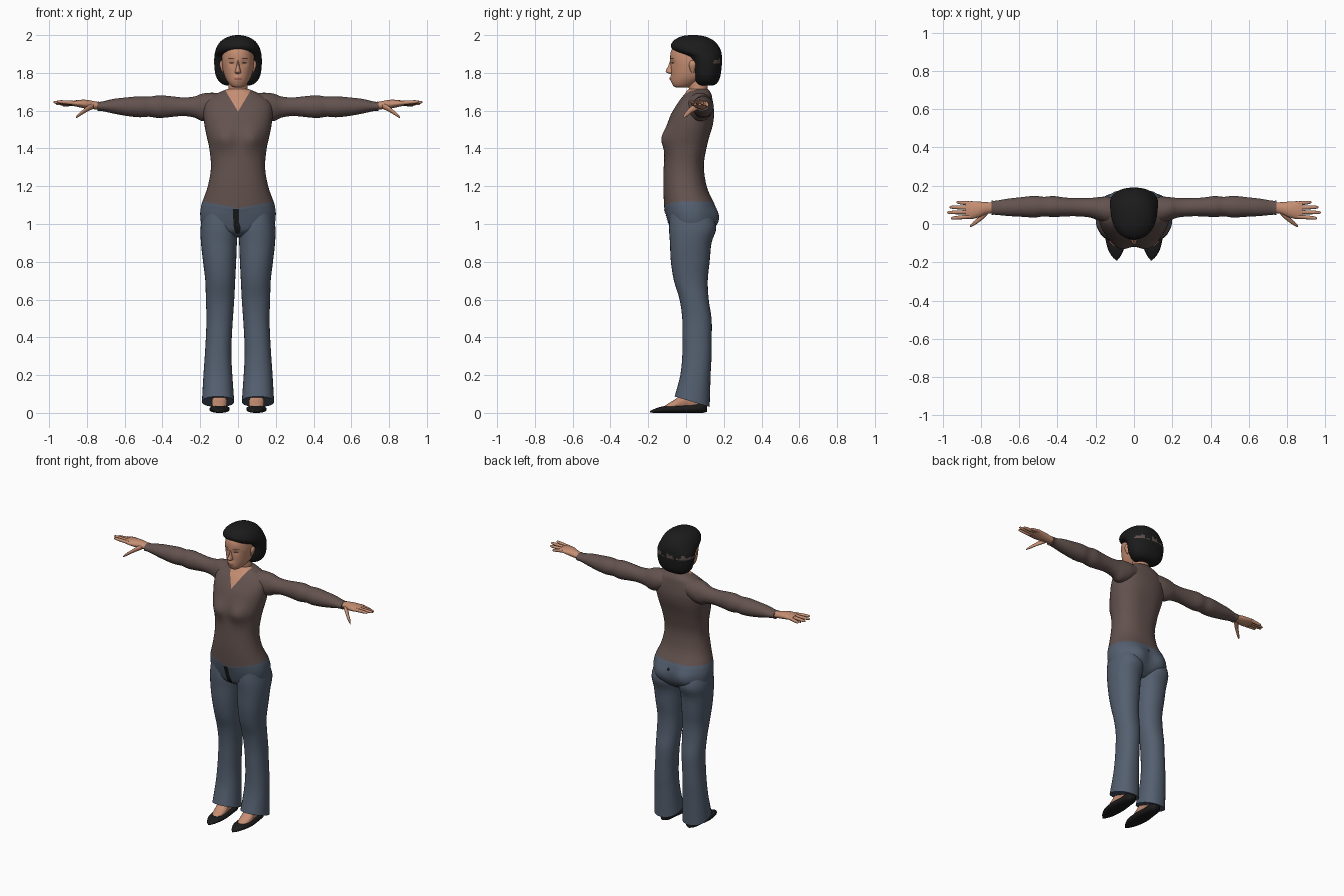
import bpy, bmesh, math
from mathutils import Vector
from mathutils.bvhtree import BVHTree

if "Cube" in bpy.data.objects:
    bpy.data.objects.remove(bpy.data.objects["Cube"])


def material(name, rgb):
    m = bpy.data.materials.new(name)
    m.use_nodes = True
    m.diffuse_color = (*rgb, 1)
    m.node_tree.nodes["Principled BSDF"].inputs["Base Color"].default_value = (*rgb, 1)
    return m


SKIN = material("skin", (.56, .27, .17))
SHIRT = material("brown knit", (.125, .085, .077))
JEANS = material("blue denim", (.088, .115, .16))
BLACK = material("black", (.011, .011, .011))
BAND = material("hair band", (.11, .08, .07))
LIPS = material("lips", (.36, .13, .09))
EYE = material("eye", (.09, .05, .035))
made = []


def finish(name, bm, mats):
    bmesh.ops.recalc_face_normals(bm, faces=bm.faces)
    mesh = bpy.data.meshes.new(name)
    bm.to_mesh(mesh)
    bm.free()
    for m in mats:
        mesh.materials.append(m)
    ob = bpy.data.objects.new(name, mesh)
    bpy.context.collection.objects.link(ob)
    made.append(ob)
    return ob


def smooth_rings(rings, steps):
    """Catmull-Rom interpolation of the ring parameters."""
    pts = [Vector(r) for r in rings]
    pts = [2 * pts[0] - pts[1]] + pts + [2 * pts[-1] - pts[-2]]
    out = []
    for a, b, c, d in zip(pts, pts[1:], pts[2:], pts[3:]):
        for k in range(steps):
            t = k / steps
            out.append(b + (c - a) * t / 2 + (2 * a - 5 * b + 4 * c - d) * t * t / 2
                       + (3 * b - a - 3 * c + d) * t ** 3 / 2)
    return out + [pts[-2]]


def loft(name, axis, rings, mats, side=1, sides=32, steps=4, power=2.0,
         rule=None, warp=None, cuts=()):
    """Skin rounded rings (position, a min, a max, b min, b max) along an axis."""
    bm = bmesh.new()
    loops = []
    for t, a0, a1, b0, b1 in smooth_rings(rings, steps):
        loop = []
        for i in range(sides):
            ang = math.tau * i / sides
            c, s = math.cos(ang), math.sin(ang)
            a = (a0 + a1) / 2 + (a1 - a0) / 2 * math.copysign(abs(c) ** (2 / power), c)
            b = (b0 + b1) / 2 + (b1 - b0) / 2 * math.copysign(abs(s) ** (2 / power), s)
            x, y, z = {"x": (t, a, b), "y": (a, t, b), "z": (b, a, t)}[axis]
            loop.append(bm.verts.new((side * x, y, z)))
        loops.append(loop)
    for p, q in zip(loops, loops[1:]):
        for i in range(sides):
            j = (i + 1) % sides
            bm.faces.new((p[i], p[j], q[j], q[i]))
    bm.faces.new(loops[0])
    bm.faces.new(loops[-1])
    for co, no in cuts:
        bmesh.ops.bisect_plane(bm, geom=bm.verts[:] + bm.edges[:] + bm.faces[:],
                               plane_co=co, plane_no=no)
    if rule:
        for f in bm.faces:
            f.material_index = rule(f.calc_center_median())
    if warp:
        for v in bm.verts:
            v.co = warp(v.co.copy())
    return finish(name, bm, mats)


def sym(rings):
    return [(t, a, b, -h, h) for t, a, b, h in rings]


def plate(name, target, rows, mat, facing=-1, columns=6):
    """Thin patch laid on a surface; rows are (z, x min, x max)."""
    mesh = target.data
    tree = BVHTree.FromPolygons([v.co for v in mesh.vertices],
                                [p.vertices[:] for p in mesh.polygons])
    bm = bmesh.new()
    grid = []
    for z, x0, x1 in rows:
        line = []
        for k in range(columns + 1):
            x = x0 + (x1 - x0) * k / columns
            hit = tree.ray_cast(Vector((x, facing, z)), Vector((0, -facing, 0)))[0]
            y = hit.y if hit else 0
            line.append(bm.verts.new((x, y + facing * .003, z)))
        grid.append(line)
    for p, q in zip(grid, grid[1:]):
        for k in range(columns):
            bm.faces.new((p[k], p[k + 1], q[k + 1], q[k]))
    return finish(name, bm, [mat])


def oval(cx, cz, w, h, tilt=0):
    rows = []
    for k in range(9):
        u = -.98 + 1.96 * k / 8
        r = w * math.sqrt(1 - u * u)
        rows.append((cz + h * u, cx - r + tilt * u, cx + r + tilt * u))
    return rows


def bump(co, x, z, r):
    return math.exp(-((abs(co.x) - x) ** 2 + (co.z - z) ** 2) / r ** 2)


# Torso: hips in denim, shirt above, skin inside the V neck
def torso_warp(co):
    if co.y < 0:
        co.y -= .028 * bump(co, .075, 1.45, .06)
        dip = math.exp(-((co.z - 1.12) / .05) ** 2) * max(0, 1 - abs(co.x) / .19)
        co.z -= .036 * dip
    elif co.y > .05:
        co.y += .028 * bump(co, .09, 1.03, .07)
        co.y -= .012 * bump(co, 0, 1.4, .12)
    return co


def torso_rule(c):
    if c.z < 1.12:
        return 0
    return 2 if c.y < .05 and abs(c.x) < .6 * (c.z - 1.595) else 1


torso = loft("torso", "z", sym([
    (.93, -.03, .09, .09), (.96, -.075, .13, .165), (1, -.092, .15, .193),
    (1.05, -.105, .155, .2), (1.09, -.111, .15, .196), (1.12, -.115, .142, .188),
    (1.2, -.12, .11, .16), (1.3, -.118, .1, .143), (1.4, -.112, .12, .152),
    (1.46, -.11, .132, .165), (1.52, -.1, .145, .177), (1.58, -.08, .15, .183),
    (1.63, -.05, .145, .18), (1.66, -.03, .14, .16), (1.685, -.01, .135, .125),
    (1.705, .005, .125, .08), (1.715, .015, .115, .055)]),
    [JEANS, SHIRT, SKIN], sides=64, power=2.25, rule=torso_rule, warp=torso_warp,
    cuts=[((0, 0, 1.595), (1, 0, -.6)), ((0, 0, 1.595), (1, 0, .6))])
plate("fly_opening", torso, [(1.08, -.028, .004), (1.04, -.026, .004), (1.01, -.024, .005),
      (.99, -.024, .012), (.965, -.018, .012), (.95, -.01, .008)], BLACK)
plate("back_spot", torso, oval(.02, 1.075, .01, .01), BLACK, facing=1)


# Hem of each trouser leg slopes down to the back
def hem_warp(co):
    w = min(1, max(0, 1 - (co.z - .06) / .15))
    co.z -= .3 * w * (co.y - .03)
    return co


for s, label in ((1, "left"), (-1, "right")):
    loft(label + "_trouser_leg", "z", [
        (1.06, -.085, .135, .02, .185), (.98, -.09, .16, .002, .198),
        (.9, -.085, .135, .006, .196), (.8, -.08, .125, .01, .185),
        (.7, -.064, .115, .015, .173), (.6, -.034, .12, .02, .17),
        (.5, -.02, .135, .027, .167), (.4, -.018, .136, .033, .17),
        (.3, -.02, .135, .035, .176), (.2, -.03, .13, .03, .183),
        (.06, -.06, .125, .02, .191)], [JEANS], s, power=2.2, warp=hem_warp)

    # Foot and pointed flat shoe
    loft(label + "_foot", "y", [
        (-.115, .075, .115, .015, .036), (-.09, .064, .13, .015, .052),
        (-.05, .058, .138, .015, .078), (0, .06, .136, .015, .13),
        (.07, .065, .13, .015, .15), (.095, .08, .115, .02, .14)], [SKIN], s, sides=20)
    loft(label + "_shoe", "y", [
        (-.19, .088, .094, .002, .01), (-.165, .068, .118, 0, .022),
        (-.12, .05, .14, 0, .035), (-.05, .044, .151, 0, .04),
        (.03, .052, .142, 0, .044), (.085, .058, .135, 0, .057),
        (.11, .08, .115, .005, .05)], [BLACK], s, sides=24, power=2.4)

    # Sleeve with gentle folds
    loft(label + "_sleeve", "x", [
        (.08, .01, .135, 1.58, 1.692), (.14, .005, .143, 1.55, 1.695),
        (.19, .02, .14, 1.545, 1.69), (.23, .034, .136, 1.563, 1.675),
        (.29, .04, .135, 1.572, 1.67), (.36, .04, .138, 1.566, 1.677),
        (.42, .036, .146, 1.561, 1.681), (.47, .04, .142, 1.568, 1.674),
        (.52, .034, .147, 1.565, 1.676), (.59, .038, .14, 1.572, 1.67),
        (.66, .042, .132, 1.585, 1.662), (.72, .048, .122, 1.598, 1.648),
        (.745, .048, .122, 1.598, 1.648)], [SHIRT], s)

    # Hand, fingers and thumb
    loft(label + "_palm", "x", [
        (.72, .06, .112, 1.605, 1.642), (.77, .052, .114, 1.608, 1.652),
        (.81, .035, .117, 1.612, 1.658), (.85, .026, .119, 1.62, 1.656),
        (.88, .028, .117, 1.627, 1.651)], [SKIN], s, sides=24)
    for finger, y0, x1, y1, z1 in (
            ("little", .107, .928, .114, 1.628), ("ring", .085, .965, .088, 1.637),
            ("middle", .062, .977, .06, 1.645), ("index", .039, .957, .03, 1.648)):
        rings = []
        for u, r in ((0, .0115), (.35, .0105), (.7, .0095), (.93, .007), (1, .002)):
            x, y, z = .855 + (x1 - .855) * u, y0 + (y1 - y0) * u, 1.64 + (z1 - 1.64) * u
            rings.append((x, y - r, y + r, z - r, z + r))
        loft(f"{label}_{finger}_finger", "x", rings, [SKIN], s, sides=12)
    loft(label + "_thumb", "x", [
        (.765, .05, .085, 1.61, 1.64), (.79, .025, .062, 1.598, 1.63),
        (.815, .006, .034, 1.585, 1.61), (.84, -.01, .012, 1.569, 1.589),
        (.858, -.017, -.009, 1.56, 1.568)], [SKIN], s, sides=14)

    # Ear
    loft(label + "_ear", "z", [
        (1.8, .03, .04, .078, .084), (1.815, .022, .046, .076, .09),
        (1.84, .016, .055, .076, .098), (1.858, .02, .054, .076, .096),
        (1.867, .03, .045, .078, .086)], [SKIN], s, sides=14)

# Neck and head
loft("neck", "z", sym([(1.64, .03, .12, .055), (1.7, .018, .115, .052),
                       (1.74, .012, .115, .05), (1.8, .01, .12, .05)]), [SKIN])


def face_warp(co):
    if co.y < 0:
        co.y += .008 * bump(co, .034, 1.853, .018)
        co.y -= .007 * bump(co, 0, 1.77, .02)
    return co


head = loft("head", "z", sym([
    (1.722, -.05, .01, .02), (1.73, -.066, .03, .036), (1.75, -.075, .07, .053),
    (1.78, -.077, .12, .07), (1.82, -.079, .15, .081), (1.87, -.084, .16, .086),
    (1.92, -.078, .15, .08), (1.955, -.05, .12, .06)]),
    [SKIN], sides=64, steps=6, power=2.15, warp=face_warp)
loft("nose", "z", sym([
    (1.868, -.083, -.05, .006), (1.835, -.095, -.05, .009), (1.812, -.107, -.05, .014),
    (1.802, -.103, -.05, .016), (1.795, -.085, -.05, .01)]), [SKIN], sides=16)
for s, label in ((1, "left"), (-1, "right")):
    plate(label + "_eye", head, oval(s * .034, 1.853, .014, .005), EYE)
    plate(label + "_eyebrow", head, oval(s * .036, 1.876, .018, .0025, s * .003), EYE)
plate("lips", head, oval(0, 1.768, .022, .007), LIPS)


# Bobbed hair with a ragged band showing at the back
def hair_rule(c):
    ragged = .012 * math.sin(70 * c.x + 2) + .008 * math.sin(190 * c.x)
    return int(c.y > .08 and 1.848 < c.z < 1.863 + ragged)


loft("hair", "z", sym([
    (1.732, .075, .14, .06), (1.742, .055, .16, .085), (1.765, .042, .176, .108),
    (1.8, .035, .185, .121), (1.85, .026, .19, .126), (1.885, .002, .19, .125),
    (1.912, -.058, .186, .121), (1.94, -.08, .174, .111), (1.968, -.068, .15, .091),
    (1.988, -.038, .115, .06), (1.997, -.008, .08, .03), (2, .02, .055, .01)]),
    [BLACK, BAND], sides=64, steps=6, power=2.2, rule=hair_rule)

# Smooth shading with crisp borders
bpy.ops.object.select_all(action="DESELECT")
for ob in made:
    ob.select_set(True)
bpy.context.view_layer.objects.active = made[0]
bpy.ops.object.shade_smooth_by_angle(angle=math.radians(50))
